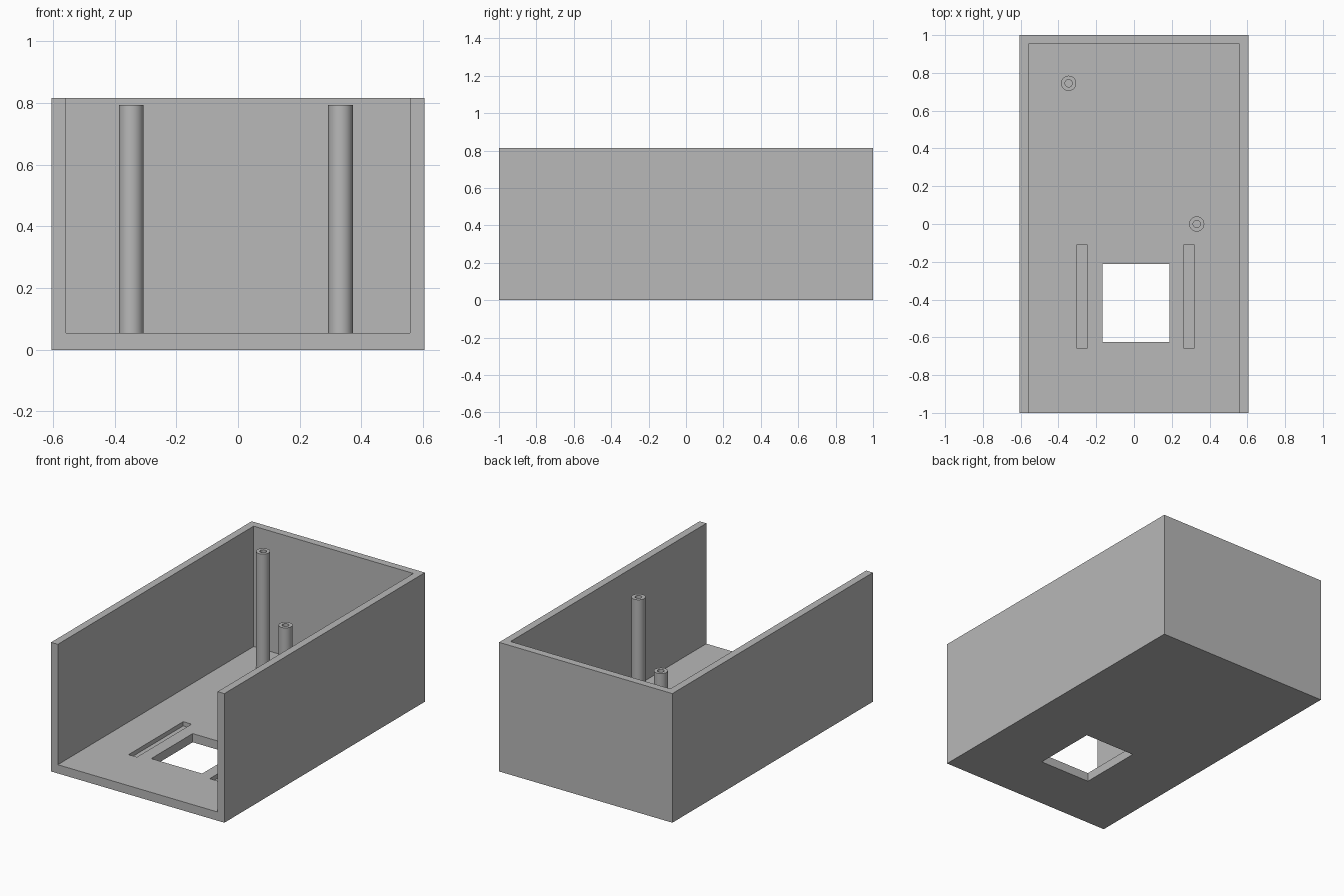
import bpy

if "Cube" in bpy.data.objects:
    bpy.data.objects.remove(bpy.data.objects["Cube"])

HALF_X, HEIGHT = 0.605, 0.815
WALL, FLOOR = 0.047, 0.055
POST_TOP = 0.793

grey = bpy.data.materials.new("plain_grey")
grey.use_nodes = True
grey.diffuse_color = (0.48, 0.48, 0.48, 1)
grey.node_tree.nodes["Principled BSDF"].inputs["Base Color"].default_value = grey.diffuse_color


def box(name, low, high):
    """Box between two opposite corners."""
    centre = [(a + b) / 2 for a, b in zip(low, high)]
    bpy.ops.mesh.primitive_cube_add(size=1, location=centre)
    ob = bpy.context.object
    ob.name = name
    ob.scale = [b - a for a, b in zip(low, high)]
    bpy.ops.object.transform_apply(location=False, rotation=False, scale=True)
    ob.data.materials.append(grey)
    return ob


def rod(name, x, y, radius, bottom, top):
    """Upright cylinder."""
    bpy.ops.mesh.primitive_cylinder_add(vertices=48, radius=radius, depth=top - bottom,
                                        location=(x, y, (bottom + top) / 2))
    ob = bpy.context.object
    ob.name = name
    ob.data.materials.append(grey)
    return ob


def cut(target, cutter):
    """Subtract the cutter and delete it."""
    mod = target.modifiers.new("cut", 'BOOLEAN')
    mod.operation, mod.solver, mod.object = 'DIFFERENCE', 'EXACT', cutter
    bpy.ops.object.select_all(action='DESELECT')
    bpy.context.view_layer.objects.active = target
    target.select_set(True)
    bpy.ops.object.modifier_apply(modifier=mod.name)
    bpy.data.objects.remove(cutter)


# Open-topped, open-fronted case
case = box("case", (-HALF_X, -1, 0), (HALF_X, 1, HEIGHT))
inner = HALF_X - WALL
cut(case, box("cavity", (-inner, -1.2, FLOOR), (inner, 1 - WALL, 1)))

# Window through the floor
cut(case, box("window", (-0.168, -0.625, -0.1), (0.187, -0.212, 0.2)))

# Shallow slots on both sides of the window
for x in (-0.276, 0.291):
    cut(case, box("slot", (x - 0.029, -0.656, FLOOR - 0.027), (x + 0.029, -0.111, 0.2)))

# Hollow mounting posts
for name, x, y in (("rear_post", -0.346, 0.745), ("middle_post", 0.332, 0)):
    post = rod(name, x, y, 0.04, FLOOR - 0.005, POST_TOP)
    cut(post, rod("bore", x, y, 0.0195, FLOOR, 1))
    bpy.ops.object.shade_smooth_by_angle()
